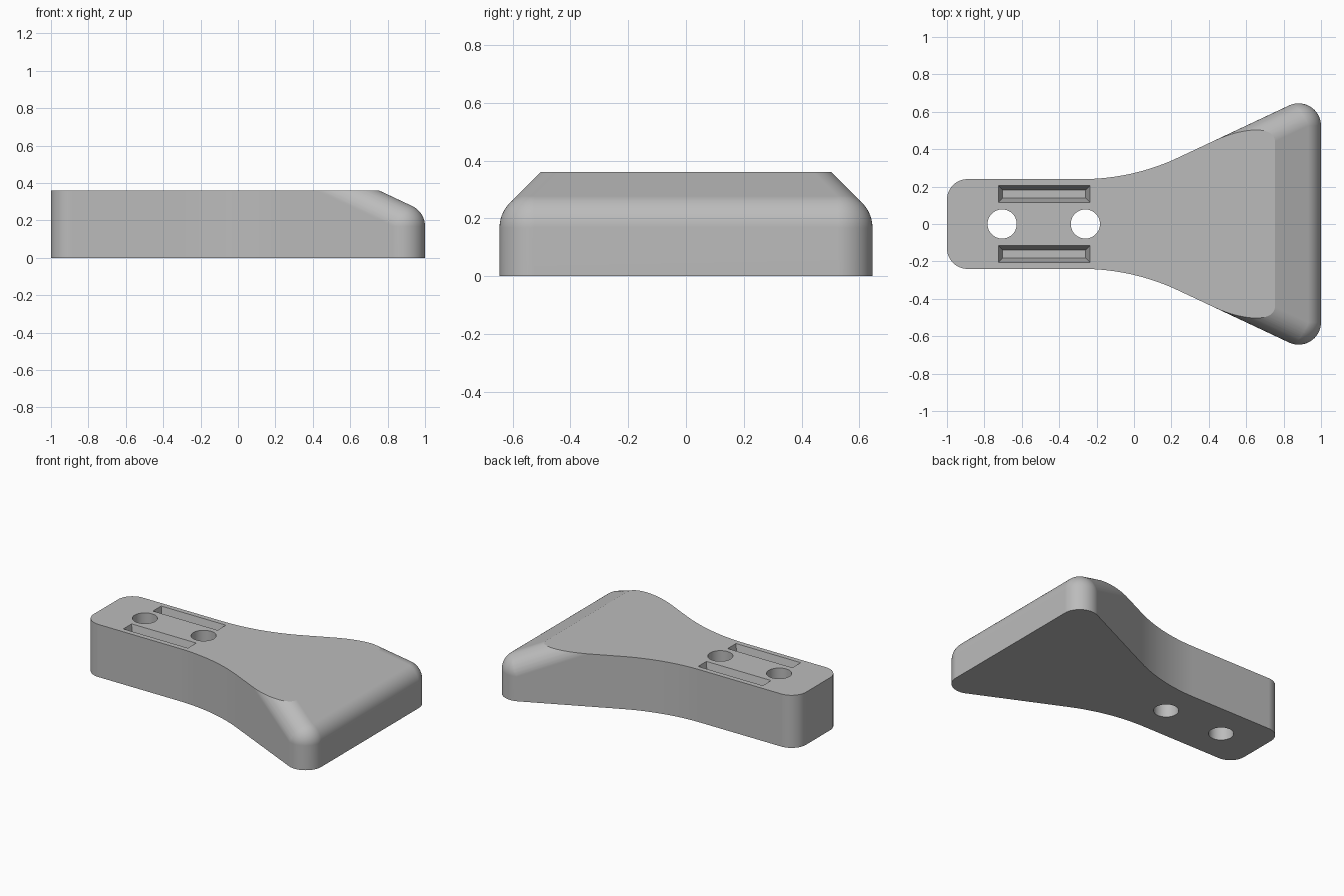
import bpy, bmesh, math
from mathutils import Vector

cube = bpy.data.objects.get("Cube")
if cube:
    bpy.data.objects.remove(cube, do_unlink=True)

HEIGHT = 0.36
HALF_W = 0.24            # half width of the straight arm
SLOPE = 0.47             # flare slope in plan, and slope of the end bevel
R = 0.12                 # rounding radius of the head
BALL = Vector((0.88, 0.525, 0.168))   # centre of the rounded corner
SEAM = 0.42              # arm meets head here
FLARE = BALL.y + R * math.hypot(1, SLOPE) - SLOPE * BALL.x


def new_object(name, bm):
    mesh = bpy.data.meshes.new(name)
    bm.to_mesh(mesh)
    bm.free()
    obj = bpy.data.objects.new(name, mesh)
    bpy.context.collection.objects.link(obj)
    return obj


# Arm: rounded rear corners, then an arc that blends into the straight flare
def arm_outline():
    c = 0.11
    half = []
    for i in range(13):
        a = math.pi - i * math.pi / 24
        half.append((-1 + c + c * math.cos(a), HALF_W - c + c * math.sin(a)))
    ang = math.atan(SLOPE)
    corner_x = (HALF_W - FLARE) / SLOPE
    length = 0.27
    rad = length / math.tan(ang / 2)
    for i in range(17):
        t = ang * i / 16
        half.append((corner_x - length + rad * math.sin(t),
                     HALF_W + rad * (1 - math.cos(t))))
    half.append((SEAM, FLARE + SLOPE * SEAM))
    return half + [(x, -y) for x, y in reversed(half)]


bm = bmesh.new()
base = bm.faces.new([bm.verts.new((x, y, 0)) for x, y in arm_outline()])
ext = bmesh.ops.extrude_face_region(bm, geom=[base], use_keep_orig=True)
for v in ext["geom"]:
    if isinstance(v, bmesh.types.BMVert):
        v.co.z = HEIGHT
bmesh.ops.recalc_face_normals(bm, faces=bm.faces)
arm = new_object("arm_blank", bm)

# Cutters: two through holes and two tapered pockets
bm = bmesh.new()
for x in (-0.705, -0.26):
    hole = bmesh.ops.create_cone(bm, cap_ends=True, segments=48,
                                 radius1=0.078, radius2=0.078, depth=1)
    bmesh.ops.translate(bm, verts=hole["verts"], vec=(x, 0, HEIGHT / 2))
for y in (-0.16, 0.16):
    slot = bmesh.ops.create_cube(bm, size=2)
    for v in slot["verts"]:
        top = v.co.z > 0
        hx, hy = (0.254, 0.054) if top else (0.222, 0.022)
        v.co = (-0.48 + v.co.x * hx, y + v.co.y * hy,
                HEIGHT + (0.04 if top else -0.10))
bmesh.ops.recalc_face_normals(bm, faces=bm.faces)
cutter = new_object("hole_cutter", bm)
cutter.hide_render = True

mod = arm.modifiers.new("holes", 'BOOLEAN')
mod.operation = 'DIFFERENCE'
mod.solver = 'EXACT'
mod.object = cutter
dg = bpy.context.evaluated_depsgraph_get()
cut_mesh = bpy.data.meshes.new_from_object(arm.evaluated_get(dg))
bpy.data.objects.remove(arm, do_unlink=True)
bpy.data.objects.remove(cutter, do_unlink=True)

# Head: hull of balls at the rounded corners, trimmed flat
head = bmesh.new()
back = BALL + Vector((-1, -SLOPE, SLOPE))
for p in (BALL, back, Vector((BALL.x, BALL.y, -0.5)), Vector((back.x, back.y, -0.5))):
    for side in (1, -1):
        for i in range(1, 36):
            phi = math.pi * i / 36
            for j in range(72):
                th = math.tau * j / 72
                head.verts.new((p.x + R * math.sin(phi) * math.cos(th),
                                side * p.y + R * math.sin(phi) * math.sin(th),
                                p.z + R * math.cos(phi)))
bmesh.ops.convex_hull(head, input=head.verts[:])
bmesh.ops.delete(head, geom=[v for v in head.verts if not v.link_faces], context='VERTS')
bmesh.ops.dissolve_limit(head, angle_limit=0.005, verts=head.verts[:], edges=head.edges[:])


def trim(point, normal, fill):
    geom = head.verts[:] + head.edges[:] + head.faces[:]
    bmesh.ops.bisect_plane(head, geom=geom, dist=1e-5, plane_co=point,
                           plane_no=normal, clear_outer=True)
    if fill:
        rim = [e for e in head.edges if e.is_boundary]
        bmesh.ops.holes_fill(head, edges=rim, sides=0)


trim((0, 0, HEIGHT), (0, 0, 1), True)
trim((0, 0, 0), (0, 0, -1), True)
trim((SEAM, 0, 0), (-1, 0, 0), False)
head_mesh = bpy.data.meshes.new("head")
head.to_mesh(head_mesh)
head.free()

# Weld arm and head into one body
bm = bmesh.new()
bm.from_mesh(cut_mesh)
seam_faces = [f for f in bm.faces if all(v.co.x > SEAM - 1e-3 for v in f.verts)]
bmesh.ops.delete(bm, geom=seam_faces, context='FACES')
bm.from_mesh(head_mesh)
bmesh.ops.remove_doubles(bm, verts=bm.verts[:], dist=5e-4)
bmesh.ops.recalc_face_normals(bm, faces=bm.faces)
for f in bm.faces:
    f.material_index = 0
body = new_object("flared_bracket", bm)
bpy.data.meshes.remove(cut_mesh)
bpy.data.meshes.remove(head_mesh)

# Plain grey material
grey = bpy.data.materials.new("plain_grey")
grey.use_nodes = True
color = (0.5, 0.5, 0.5, 1)
grey.diffuse_color = color
grey.node_tree.nodes["Principled BSDF"].inputs["Base Color"].default_value = color
body.data.materials.clear()
body.data.materials.append(grey)

# Smooth curved walls, keep real edges crisp
bpy.ops.object.select_all(action='DESELECT')
body.select_set(True)
bpy.context.view_layer.objects.active = body
bpy.ops.object.shade_smooth_by_angle(angle=math.radians(20))
weighted = body.modifiers.new("weighted_normals", 'WEIGHTED_NORMAL')
weighted.keep_sharp = True
